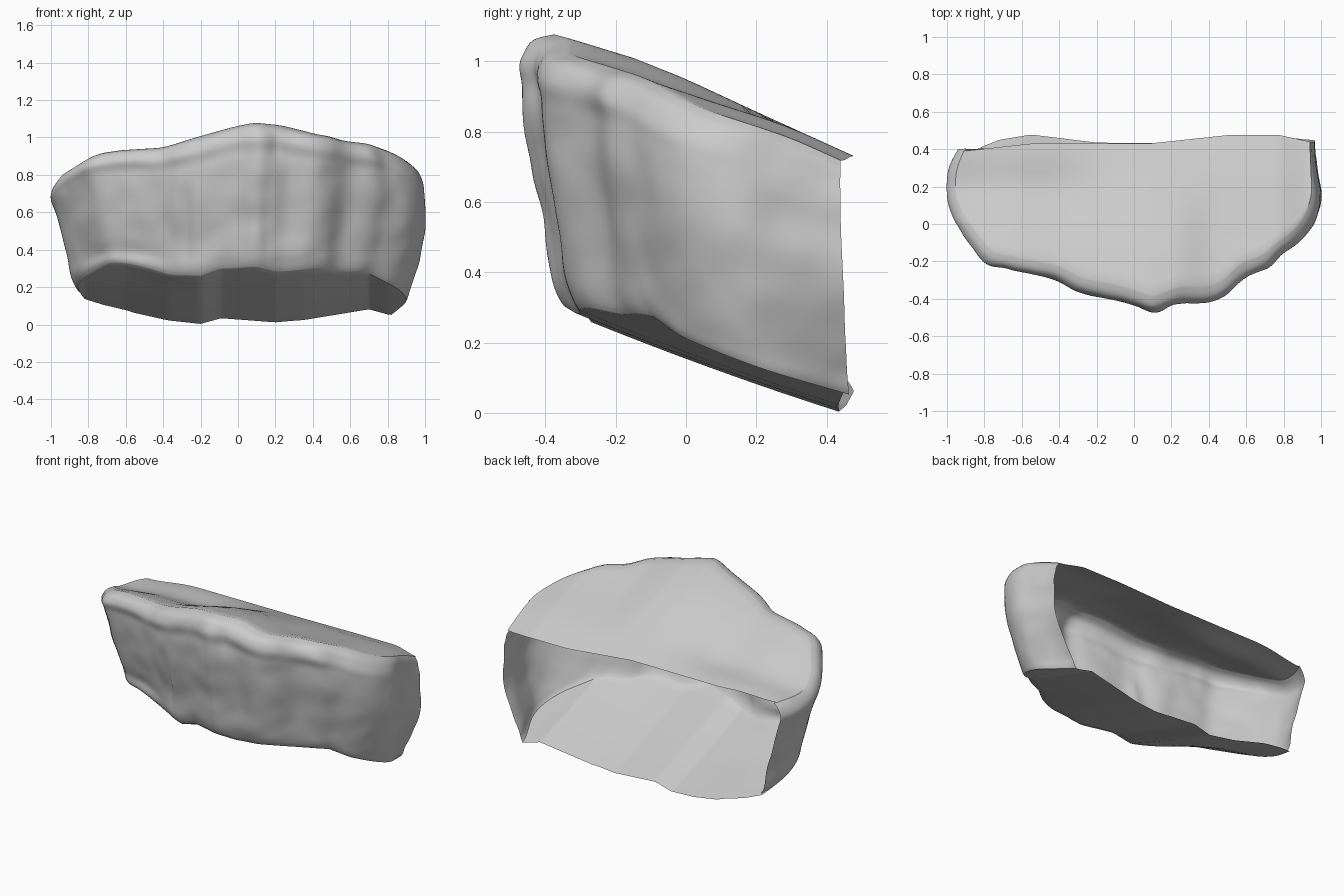
import bpy, bmesh, math
from mathutils import Vector, noise

if "Cube" in bpy.data.objects:
    bpy.data.objects.remove(bpy.data.objects["Cube"])

# Plan of the rock face, from the left back corner round the front to the right
PLAN = [(-.94, .40), (-.985, .3), (-1, .17), (-.97, .05), (-.92, -.04), (-.8, -.2), (-.68, -.24),
        (-.55, -.27), (-.42, -.30), (-.28, -.37), (-.1, -.41), (0, -.44), (.1, -.475), (.18, -.45),
        (.27, -.42), (.4, -.42), (.5, -.38), (.6, -.285), (.72, -.23), (.8, -.16), (.9, -.08),
        (.97, .03), (1, .15), (.985, .28), (.975, .44)]
# Wall section: height fraction, depth scale, left width scale, right width scale
SECTION = [(0, .86, .855, .9), (.03, .88, .87, .91), (.1, .9, .887, .925), (.25, .92, .91, .955),
           (.4, .945, .935, .98), (.55, .965, .955, 1), (.7, .98, .975, 1), (.78, .985, .99, 1),
           (.86, 1, 1, .995), (.95, .965, .98, .975), (1, .89, .955, .95)]
# Back edge of the floor (x, z), and of both slabs (x, y)
FLOOR_Z = [(-.82, .13), (-.6, .09), (-.37, .03), (-.2, .005), (-.09, .035), (.2, .012), (.35, .025),
           (.7, .09), (.8, .065), (.9, .055)]
FLOOR_Y = [(-.82, .41), (-.72, .45), (-.55, .478), (-.2, .435), (.3, .43), (.82, .465)]
ROOF_Y = [(-.91, .39), (-.55, .43), (.08, .43), (.5, .475), (.78, .475), (.94, .44)]
# Fall of the roof from front to back (y, z)
ROOF_Z = [(-.5, 1.11), (-.33, 1.065), (-.15, 1.01), (0, .95), (.2, .857), (.48, .73)]
COLS, ROWS, CAP = 150, 36, 12


def lookup(table, x):
    """Linear interpolation in a table of pairs."""
    if x <= table[0][0]:
        return table[0][1]
    for (a, p), (b, q) in zip(table, table[1:]):
        if x <= b:
            return p + (q - p) * (x - a) / (b - a)
    return table[-1][1]


def curve(points, u):
    """Smooth path through points, u from 0 to 1."""
    f = u * (len(points) - 1)
    i = min(int(f), len(points) - 2)
    t = f - i
    p = [Vector(points[max(0, min(len(points) - 1, i + k))]) for k in (-1, 0, 1, 2)]
    return p[1] + .5 * t * (p[2] - p[0] + t * (2 * p[0] - 5 * p[1] + 4 * p[2] - p[3]
                            + t * (3 * (p[1] - p[2]) + p[3] - p[0])))


def smooth(a, b, x):
    t = max(0, min(1, (x - a) / (b - a)))
    return t * t * (3 - 2 * t)


def floor_z(x, y):
    d = .43 - y
    lift = .035 * smooth(-.2, -.6, x) * smooth(.15, -.2, y)
    return lookup(FLOOR_Z, x) + .32 * d + .06 * d * abs(d) + lift


def roof_z(x, y):
    drop = .085 * smooth(.1, -.45, x) * smooth(.45, .15, y)
    drop += .025 * smooth(-.6, -.9, x)
    drop += .045 * smooth(.2, .45, x) * smooth(.35, -.1, y) + .03 * smooth(.75, .95, x)
    return lookup(ROOF_Z, y) - drop


def bump(x, z, cx, cz, w, h):
    return math.exp(-((x - cx) / w) ** 2 - ((z - cz) / h) ** 2)


def wall_point(u, v):
    p = curve(PLAN, u)
    t, depth, left, right = curve(SECTION, v)
    t = max(0, min(1, t))
    side = smooth(-.6, .6, p.x)
    x = p.x * (left + (right - left) * side)
    y = .43 + (p.y - .43) * depth
    # The right back corner tapers in towards its foot
    foot = smooth(.25, .44, y) * smooth(.5, .8, x) * (1 - t) ** 2
    x, y = x - .06 * foot, y + .025 * foot
    z0, z1 = floor_z(x, y), roof_z(x, y)
    z = z0 + (z1 - z0) * t
    # Weathered lumps, vertical folds and a recess
    body = smooth(0, .12, t) * smooth(1, .88, t)
    q = Vector((x, y, z))
    n = .014 * noise.noise(q * 3.5) + .006 * noise.noise(q * 9)
    n -= .014 * bump(x, z, .58, .62, .09, .2) + .01 * bump(x, z, .2, .98, .03, .1)
    n -= .015 * bump(x, z, -.28, .58, .03, .25) + .03 * bump(x, z, -.62, .35, .2, .08)
    out = Vector((p.x * .8, p.y - .3)).normalized() * n * body
    return Vector((x + out.x, y + out.y, z))


bm = bmesh.new()
# Rock wall
wall = [[bm.verts.new(wall_point(i / COLS, j / ROWS)) for i in range(COLS + 1)]
        for j in range(ROWS + 1)]


def skin(rows, flip=False):
    for a, b in zip(rows, rows[1:]):
        for i in range(COLS):
            f = [a[i], a[i + 1], b[i + 1], b[i]]
            bm.faces.new(f[::-1] if flip else f)


def slab(rim, edge, height):
    """Rows of vertices from a wall rim to the open back edge."""
    rows = [rim]
    for k in range(1, CAP + 1):
        row = []
        for v in rim:
            bx = max(edge[0][0], min(edge[-1][0], v.co.x))
            x = v.co.x + (bx - v.co.x) * k / CAP
            y = v.co.y + (lookup(edge, bx) - v.co.y) * k / CAP
            row.append(bm.verts.new((x, y, height(x, y))))
        rows.append(row)
    return rows


skin(wall)
skin(slab(wall[-1], ROOF_Y, roof_z))                 # sloping top
skin(slab(wall[0], FLOOR_Y, floor_z), flip=True)     # sloping underside
bmesh.ops.remove_doubles(bm, verts=bm.verts, dist=.0008)
bmesh.ops.dissolve_degenerate(bm, edges=bm.edges, dist=.0005)

mesh = bpy.data.meshes.new("rock_ledge")
bm.to_mesh(mesh)
bm.free()
rock = bpy.data.objects.new("rock_ledge", mesh)
bpy.context.collection.objects.link(rock)

grey = bpy.data.materials.new("stone_grey")
grey.diffuse_color = (.6, .6, .6, 1)
grey.use_nodes = True
grey.node_tree.nodes["Principled BSDF"].inputs["Base Color"].default_value = grey.diffuse_color
mesh.materials.append(grey)

bpy.context.view_layer.objects.active = rock
rock.select_set(True)
bpy.ops.object.shade_smooth_by_angle(angle=math.radians(40))
